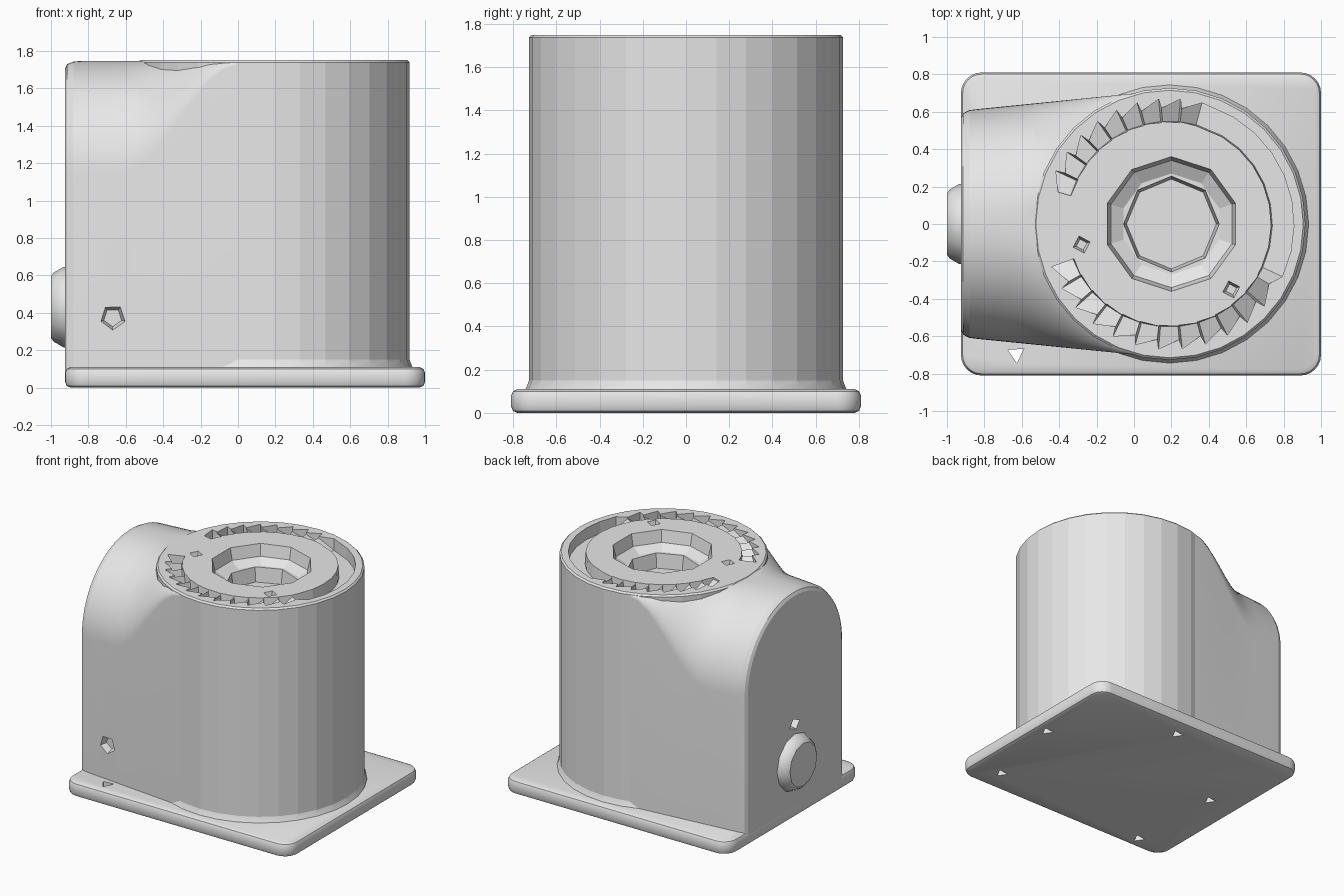
import bpy, bmesh, math
from mathutils import Matrix, Vector

cube = bpy.data.objects.get("Cube")
if cube:
    bpy.data.objects.remove(cube, do_unlink=True)

GREY = bpy.data.materials.new("plain grey")
GREY.use_nodes = True
GREY.diffuse_color = (0.8, 0.8, 0.8, 1)
GREY.node_tree.nodes["Principled BSDF"].inputs["Base Color"].default_value = (0.8, 0.8, 0.8, 1)

CX, TOP, END = 0.19, 1.75, -0.925


def loft(name, loops, matrix=Matrix()):
    """Closed solid skinned through rings of equal point count."""
    bm = bmesh.new()
    rings = [[bm.verts.new(matrix @ Vector(p)) for p in loop] for loop in loops]
    for a, b in zip(rings, rings[1:]):
        for i in range(len(a)):
            j = (i + 1) % len(a)
            bm.faces.new((a[i], a[j], b[j], b[i]))
    bm.faces.new(rings[0])
    bm.faces.new(rings[-1])
    bmesh.ops.recalc_face_normals(bm, faces=bm.faces)
    mesh = bpy.data.meshes.new(name)
    bm.to_mesh(mesh)
    bm.free()
    mesh.materials.append(GREY)
    obj = bpy.data.objects.new(name, mesh)
    bpy.context.collection.objects.link(obj)
    return obj


def lathe(name, sides, profile, matrix=Matrix(), turn=0.0):
    """Turned solid around local z from (radius, height) pairs."""
    angles = [turn + math.tau * i / sides for i in range(sides)]
    return loft(name, [[(r * math.cos(a), r * math.sin(a), z) for a in angles]
                       for r, z in profile], matrix)


def combine(target, other, operation="DIFFERENCE"):
    mod = target.modifiers.new("boolean", "BOOLEAN")
    mod.operation, mod.solver, mod.object = operation, "EXACT", other
    bpy.context.view_layer.objects.active = target
    bpy.ops.object.modifier_apply(modifier=mod.name)
    bpy.data.objects.remove(other, do_unlink=True)


def smooth(obj, degrees):
    bpy.ops.object.select_all(action="DESELECT")
    obj.select_set(True)
    bpy.context.view_layer.objects.active = obj
    bpy.ops.object.shade_smooth_by_angle(angle=math.radians(degrees))


def rounded_rect(hx, hy, r, inset, z, cx):
    pts = []
    for k, (sx, sy) in enumerate(((1, 1), (-1, 1), (-1, -1), (1, -1))):
        for i in range(7):
            a = (k + i / 6) * math.pi / 2
            pts.append((cx + sx * (hx - r) + (r - inset) * math.cos(a),
                        sy * (hy - r) + (r - inset) * math.sin(a), z))
    return pts


def arch(x, half_width, radius, inset):
    """Upright section with rounded shoulders, wide open to the bottom."""
    w, top = half_width - inset, TOP - inset - 0.003
    pts = [(x, w, 0.05)]
    for k, side in enumerate((1, -1)):
        for i in range(19):
            a = (k + i / 18) * math.pi / 2
            pts.append((x, side * (w - radius) + radius * math.cos(a),
                        top - radius + radius * math.sin(a)))
    return pts + [(x, -w, 0.05)]


# Base plate with rounded corners and edges
base = loft("base_plate", [rounded_rect(0.9625, 0.81, 0.11, i, z, 0.0375)
            for i, z in ((0.03, 0), (0.009, 0.009), (0, 0.03),
                         (0, 0.08), (0.009, 0.1), (0.03, 0.11))])

# Small three-sided pits under the base, and one notch right through it
for x, y in ((0.14, 0.66), (-0.67, 0.07), (0.9, 0.08), (0.76, -0.61)):
    combine(base, lathe("pit", 3, ((0.055, -0.01), (0.02, 0.05)),
                        Matrix.Translation((x, y, 0)), 0.6))
combine(base, lathe("notch", 3, ((0.05, -0.02), (0.05, 0.13)),
                    Matrix.Translation((-0.63, -0.695, 0)), 0.6))

# Drum with a flared foot and softened rim
body = lathe("housing", 32, ((0.755, 0.09), (0.738, 0.12), (0.727, 0.15),
             (0.727, TOP - 0.012), (0.715, TOP)), Matrix.Translation((CX, 0, 0)))

# Arched end that spreads and squares off until it meets the drum
sections = [arch(END, 0.61, 0.56, 0.04), arch(END + 0.012, 0.61, 0.58, 0.018),
            arch(END + 0.045, 0.613, 0.59, 0.004)]
for i in range(12):
    t = i / 11
    x = -0.83 + t * 0.83
    s = max(0, (x + 0.62) / 0.62)
    s = s * s * (3 - 2 * s)
    sections.append(arch(x, 0.615 + 0.083 * t, 0.6 * (1 - s) + 0.02 * s, 0))
combine(body, loft("arched_end", sections), "UNION")

# Ring groove in the top: smooth on one side, ratcheted elsewhere
def groove_section(degrees, depth, outer):
    a = math.radians(degrees)
    floor = TOP - depth
    return [(r * math.cos(a), r * math.sin(a), z) for r, z in
            ((0.54, TOP + 0.05), (0.55, floor), (outer, floor), (outer, TOP + 0.05))]


def teeth(start, stop, count):
    step = (stop - start) / count
    out = []
    for i in range(count):
        a = start + i * step
        out += [groove_section(a, 0.09, 0.67), groove_section(a + 0.9 * step, 0.012, 0.62)]
    return out


open_part = [groove_section(a, 0.09, 0.665) for a in range(-25, 71, 12)]
ring = teeth(-160, -30, 12) + open_part + teeth(75, 165, 9)
combine(body, loft("groove_cutter", ring, Matrix.Translation((CX, 0, 0))))

# Faceted bowl in the middle of the top
centre = Matrix.Translation((CX + 0.01, 0, 0))
combine(body, lathe("bowl_cutter", 10, ((0.375, TOP + 0.05), (0.36, TOP),
        (0.34, TOP - 0.09), (0.27, TOP - 0.13)), centre, math.pi / 2))
combine(body, lathe("well_cutter", 8, ((0.26, TOP - 0.1), (0.24, TOP - 0.24)), centre))

# Chipped pits in the top, the front side and the arched end
for x, y in ((-0.28, -0.11), (0.52, -0.35)):
    combine(body, lathe("chip", 4, ((0.055, TOP + 0.02), (0.03, TOP - 0.05)),
                        Matrix.Translation((x, y, 0)), 0.3))
front = Matrix.Translation((-0.67, -0.645, 0.375)) @ Matrix.Rotation(math.pi / 2, 4, "X")
combine(body, lathe("front_pit", 5, ((0.085, 0.04), (0.05, -0.07)), front, -math.pi / 2))
end = Matrix.Translation((END, 0, 0.72)) @ Matrix.Rotation(-math.pi / 2, 4, "Y")
combine(body, lathe("end_pit", 4, ((0.075, 0.03), (0.04, -0.06)),
                    end @ Matrix.Diagonal((0.7, 1, 1, 1)), 0.3))

# Round boss on the end wall
knob = lathe("end_boss", 12, ((0.215, -0.03), (0.215, 0.008), (0.185, 0.06), (0.165, 0.075)),
             Matrix.Translation((END, 0, 0.43)) @ Matrix.Rotation(-math.pi / 2, 4, "Y"))

smooth(base, 35)
smooth(body, 10)
smooth(knob, 35)
